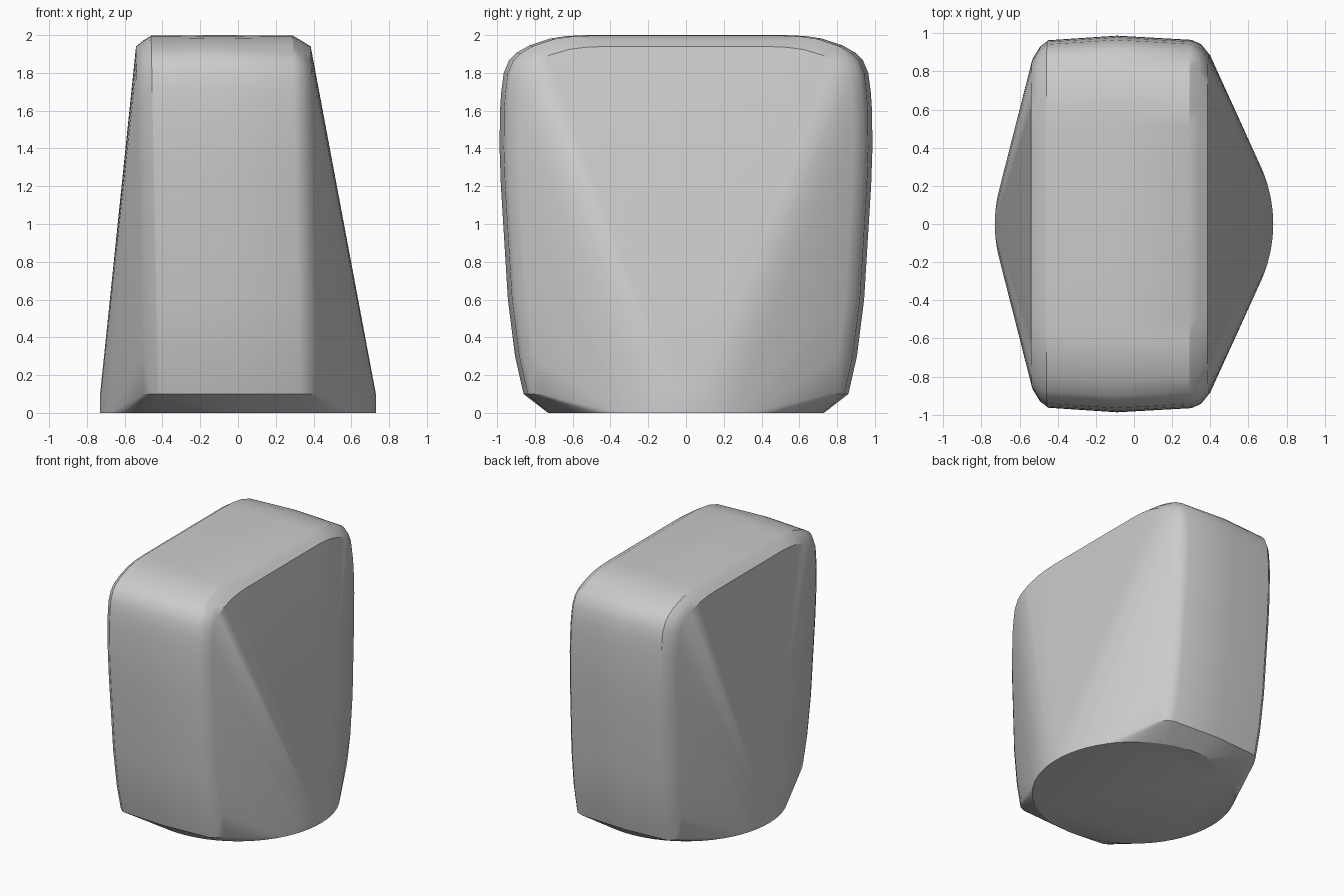
import bpy, bmesh, math

cube = bpy.data.objects.get("Cube")
if cube:
    bpy.data.objects.remove(cube, do_unlink=True)

# Plain grey material
grey = bpy.data.materials.new("plain_grey")
grey.use_nodes = True
colour = (0.6, 0.6, 0.6, 1)
grey.diffuse_color = colour
grey.node_tree.nodes["Principled BSDF"].inputs["Base Color"].default_value = colour

# Half outline of the tall slab: (y, z) from top centre to foot
outline = [(0.53, 2), (0.63, 1.995), (0.72, 1.982), (0.83, 1.945), (0.9, 1.905),
           (0.935, 1.87), (0.965, 1.8), (0.978, 1.7), (0.985, 1.6), (0.987, 1.4),
           (0.98, 1.2), (0.967, 1), (0.943, 0.6), (0.905, 0.3), (0.86, 0.1)]
# Slab sections across its thickness: (x, inset in y, inset in z)
sections = [(-0.54, 0.12, 0.06), (-0.5, 0.055, 0.027), (-0.46, 0.024, 0.003),
            (-0.1, 0, 0), (0.29, 0.022, 0.003), (0.34, 0.045, 0.032),
            (0.385, 0.1, 0.06)]

bm = bmesh.new()
for x, inset_y, inset_z in sections:
    for y, z in outline:
        top = max(0, (z - 1.5) * 2)
        for side in (-1, 1):
            bm.verts.new((x + 0.02 * (2 - z), side * (y - inset_y), z - inset_z * top))

# Round foot disc that the slab flows into
for z in (0, 0.1):
    bmesh.ops.create_circle(bm, segments=64, radius=0.73)
    for v in bm.verts[-64:]:
        v.co.z = z

# Wrap slab and foot in one skin
hull = bmesh.ops.convex_hull(bm, input=bm.verts[:])
unused = {g for g in hull["geom_interior"] + hull["geom_unused"]
          if isinstance(g, bmesh.types.BMVert)}
bmesh.ops.delete(bm, geom=list(unused), context='VERTS')
bmesh.ops.dissolve_limit(bm, angle_limit=math.radians(0.3), verts=bm.verts[:], edges=bm.edges[:])
bmesh.ops.recalc_face_normals(bm, faces=bm.faces[:])

mesh = bpy.data.meshes.new("tapered_body")
bm.to_mesh(mesh)
bm.free()
mesh.materials.append(grey)
body = bpy.data.objects.new("tapered_body", mesh)
bpy.context.collection.objects.link(body)
bpy.context.view_layer.objects.active = body
body.select_set(True)
bpy.ops.object.shade_smooth_by_angle(angle=math.radians(30))
